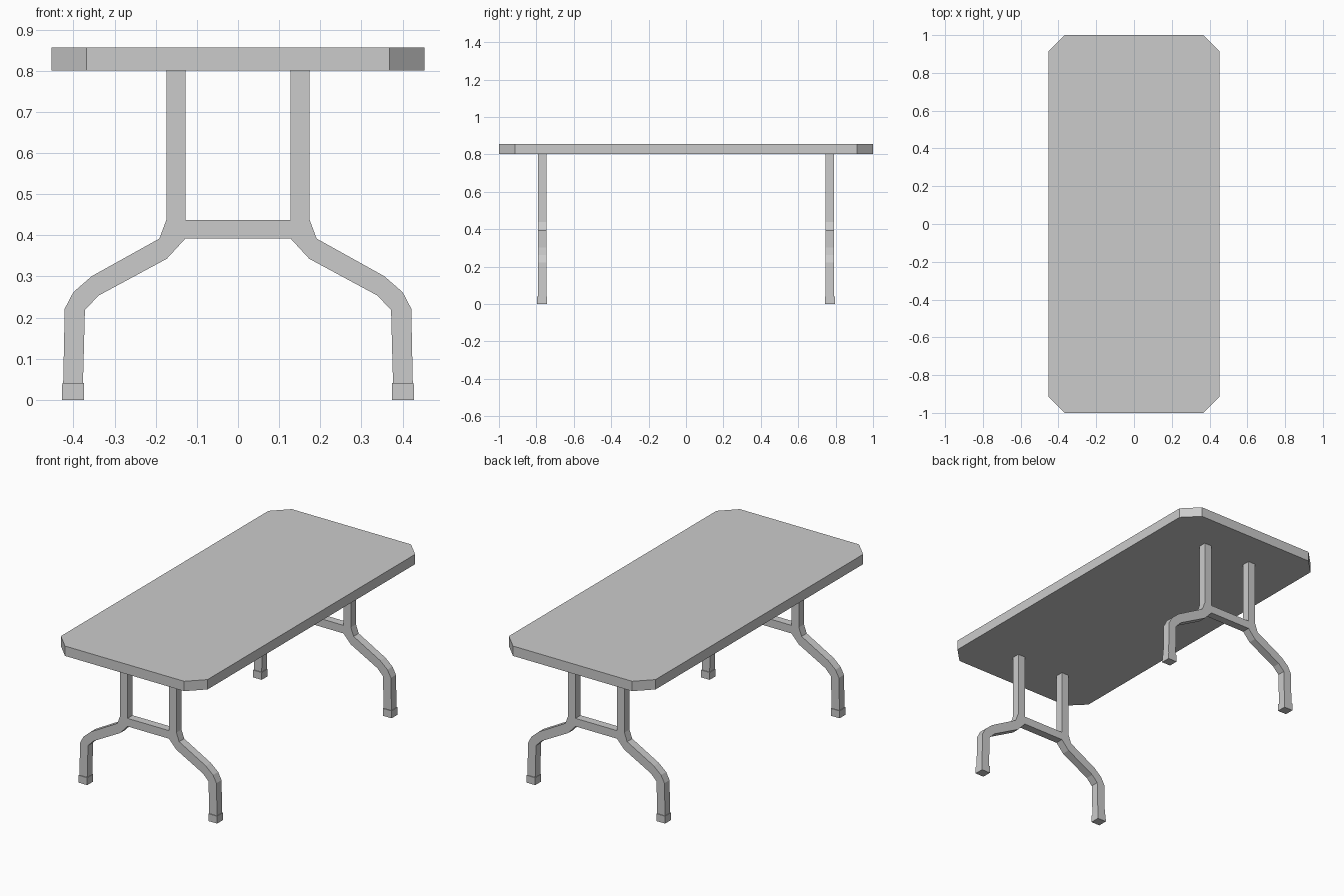
import bpy, bmesh
from mathutils import Vector

if "Cube" in bpy.data.objects:
    bpy.data.objects.remove(bpy.data.objects["Cube"])


def prism(name, points, direction):
    """Extrude a closed planar outline along direction."""
    bm = bmesh.new()
    face = bm.faces.new([bm.verts.new(p) for p in points])
    new = bmesh.ops.extrude_face_region(bm, geom=[face])["geom"]
    verts = [g for g in new if isinstance(g, bmesh.types.BMVert)]
    bmesh.ops.translate(bm, verts=verts, vec=Vector(direction))
    bmesh.ops.recalc_face_normals(bm, faces=bm.faces)
    mesh = bpy.data.meshes.new(name)
    bm.to_mesh(mesh)
    bm.free()
    obj = bpy.data.objects.new(name, mesh)
    bpy.context.collection.objects.link(obj)
    return obj


# Tabletop with clipped corners
X, Y, CX, CY = 0.453, 1.0, 0.368, 0.915
top = [(CX, -Y), (X, -CY), (X, CY), (CX, Y), (-CX, Y), (-X, CY), (-X, -CY), (-CX, -Y)]
prism("tabletop", [(x, y, 0.801) for x, y in top], (0, 0, 0.055))

# Right half of the bent leg frame outline, mirrored to the left
half = [(0.128, 0.437), (0.128, 0.801), (0.174, 0.801), (0.174, 0.438),
        (0.191, 0.392), (0.355, 0.301), (0.400, 0.262), (0.421, 0.222),
        (0.425, 0.03), (0.377, 0.03), (0.372, 0.219), (0.338, 0.254),
        (0.173, 0.343), (0.128, 0.392)]
outline = half + [(-x, z) for x, z in reversed(half)]

LEG, FOOT = 0.045, 0.053
for end, y in (("front", -0.769), ("back", 0.769)):
    prism(end + "_leg_frame", [(x, y - LEG / 2, z) for x, z in outline], (0, LEG, 0))
    # Foot caps
    for side, s in (("left", -1), ("right", 1)):
        cap = [(0.374, 0), (0.428, 0), (0.427, 0.041), (0.374, 0.041)]
        prism(f"{end}_{side}_foot", [(s * x, y - FOOT / 2, z) for x, z in cap], (0, FOOT, 0))
